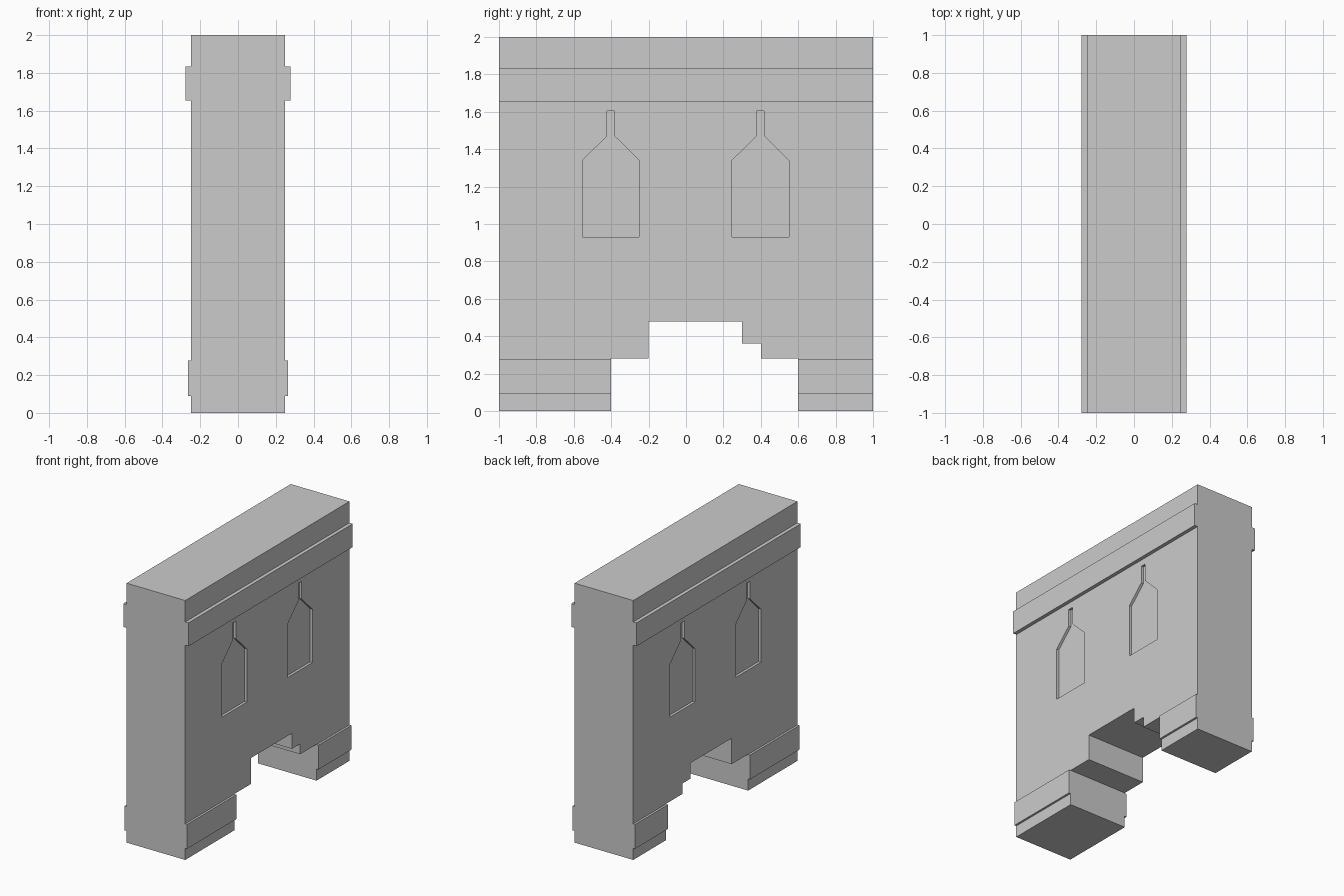
import bpy, bmesh

if "Cube" in bpy.data.objects:
    bpy.data.objects.remove(bpy.data.objects["Cube"])


def prism_object(name, prisms):
    """Each prism is a (y, z) outline extruded between two x values."""
    bm = bmesh.new()
    for outline, x0, x1 in prisms:
        face = bm.faces.new([bm.verts.new((x0, y, z)) for y, z in outline])
        ext = bmesh.ops.extrude_face_region(bm, geom=[face])
        verts = [v for v in ext["geom"] if isinstance(v, bmesh.types.BMVert)]
        bmesh.ops.translate(bm, verts=verts, vec=(x1 - x0, 0, 0))
    bmesh.ops.recalc_face_normals(bm, faces=bm.faces)
    mesh = bpy.data.meshes.new(name)
    bm.to_mesh(mesh)
    bm.free()
    obj = bpy.data.objects.new(name, mesh)
    bpy.context.collection.objects.link(obj)
    return obj


def rect(y0, y1, z0, z1):
    return [(y0, z0), (y1, z0), (y1, z1), (y0, z1)]


HALF = 0.25

# Wall slab with a broken, stepped gap at the bottom
wall = prism_object("wall", [([
    (-1, 0), (-0.4, 0), (-0.4, 0.28), (-0.2, 0.28), (-0.2, 0.48),
    (0.3, 0.48), (0.3, 0.36), (0.4, 0.36), (0.4, 0.28), (0.6, 0.28),
    (0.6, 0), (1, 0), (1, 2), (-1, 2)], -HALF, HALF)])

# Shallow bottle-shaped recesses on both broad faces
half_window = [(0.152, 0.93), (0.152, 1.34), (0.02, 1.47), (0.02, 1.605)]
window = half_window + [(-y, z) for y, z in reversed(half_window)]
recesses = []
for side in (-1, 1):
    for centre in (-0.402, 0.398):
        outline = [(y + centre, z) for y, z in window]
        recesses.append((outline, side * (HALF - 0.02), side * (HALF + 0.05)))
cutter = prism_object("window_cutter", recesses)
cutter.hide_render = True
cutter.hide_viewport = True
cutter.display_type = 'WIRE'
cut = wall.modifiers.new("window_recesses", 'BOOLEAN')
cut.operation = 'DIFFERENCE'
cut.solver = 'EXACT'
cut.object = cutter

# Raised trim bands on both broad faces: one on top, one per leg
bands = [
    ("top_band", -1, 1, 1.655, 1.835, 0.278),
    ("front_leg_band", -1, -0.4, 0.09, 0.278, 0.266),
    ("back_leg_band", 0.6, 1, 0.09, 0.278, 0.266),
]
for name, y0, y1, z0, z1, reach in bands:
    for side, label in ((-1, "left"), (1, "right")):
        prism_object(f"{name}_{label}",
                     [(rect(y0, y1, z0, z1), side * (HALF - 0.01), side * reach)])
